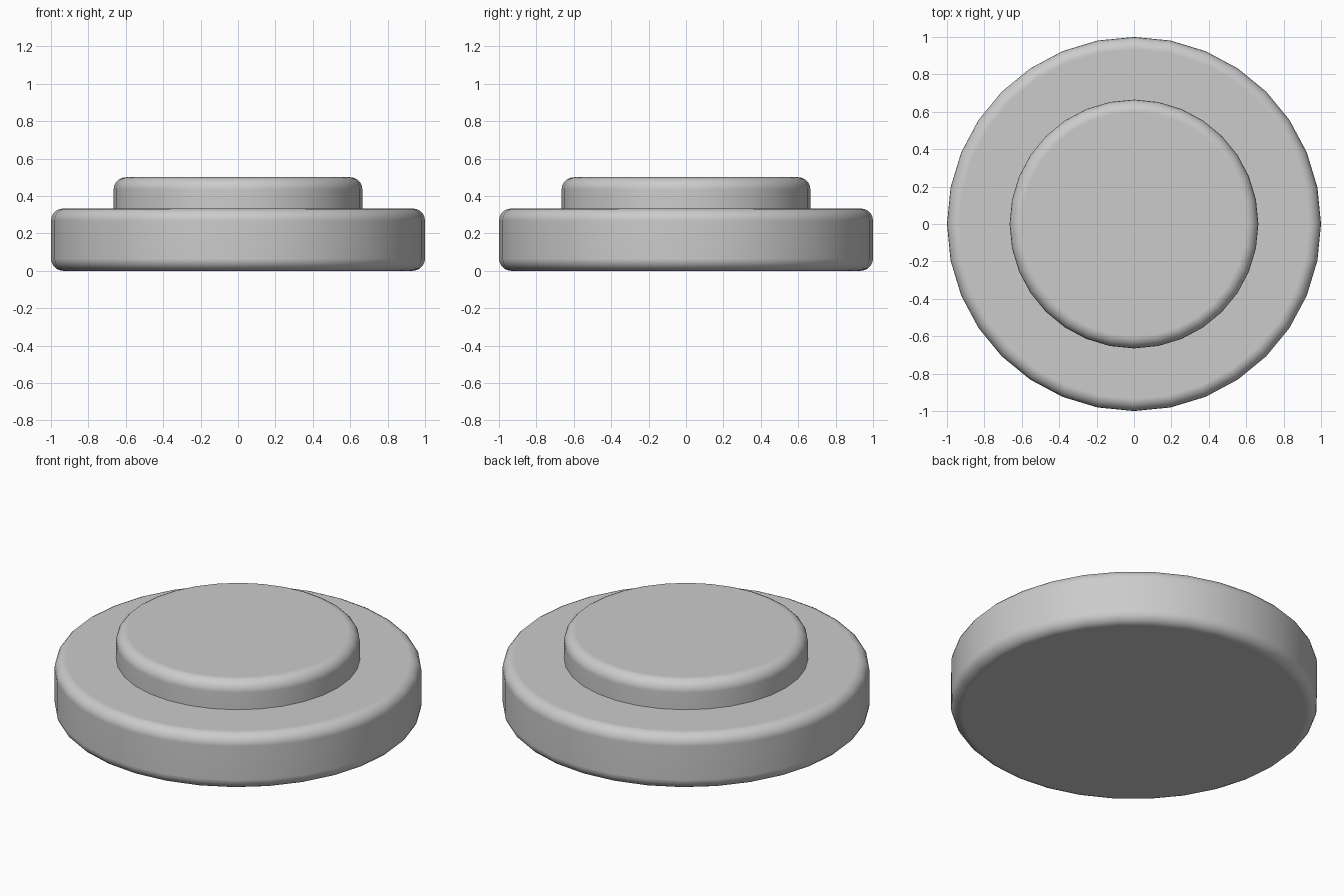
import bpy, bmesh

if "Cube" in bpy.data.objects:
    bpy.data.objects.remove(bpy.data.objects["Cube"])

SIDES = 32
BEVEL = 0.065


def rounded_disc(name, radius, z0, z1, round_bottom):
    """Round disc with softened rims; without a rounded bottom it is left open to sit on a part below."""
    bm = bmesh.new()
    bmesh.ops.create_cone(bm, cap_ends=True, segments=SIDES, radius1=radius,
                          radius2=radius, depth=z1 - z0)
    bmesh.ops.translate(bm, verts=bm.verts, vec=(0, 0, (z0 + z1) / 2))
    if not round_bottom:
        under = [f for f in bm.faces if f.normal.z < -0.9]
        bmesh.ops.delete(bm, geom=under, context='FACES_ONLY')
    rims = [e for e in bm.edges if len(e.link_faces) == 2
            and abs(e.verts[0].co.z - e.verts[1].co.z) < 1e-5]
    bmesh.ops.bevel(bm, geom=rims, offset=BEVEL, segments=5, profile=0.5,
                    affect='EDGES')
    for f in bm.faces:
        f.smooth = True
    mesh = bpy.data.meshes.new(name)
    bm.to_mesh(mesh)
    bm.free()
    obj = bpy.data.objects.new(name, mesh)
    bpy.context.collection.objects.link(obj)
    # keep the flat caps looking flat
    mod = obj.modifiers.new("weighted_normals", 'WEIGHTED_NORMAL')
    mod.keep_sharp = True
    return obj


# wide base and the smaller raised button on top
rounded_disc("base_disc", 1.0, 0.0, 0.333, True)
rounded_disc("raised_button", 0.665, 0.333, 0.5, False)
